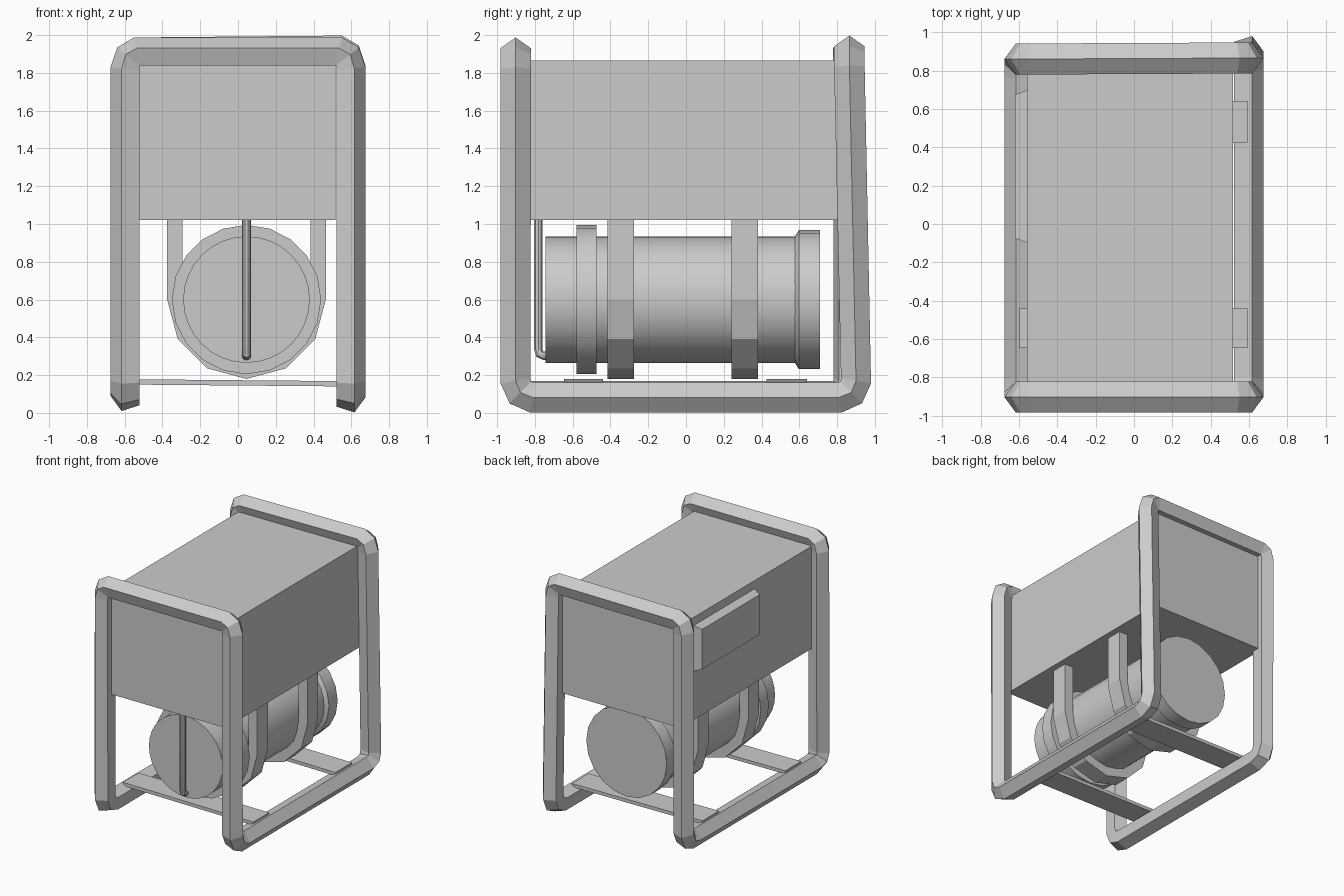
import bpy, bmesh
from math import sin, cos, pi, radians
from mathutils import Vector

if "Cube" in bpy.data.objects:
    bpy.data.objects.remove(bpy.data.objects["Cube"])


def finish(name, bm, smooth=False):
    bmesh.ops.recalc_face_normals(bm, faces=bm.faces[:])
    mesh = bpy.data.meshes.new(name)
    bm.to_mesh(mesh)
    bm.free()
    ob = bpy.data.objects.new(name, mesh)
    bpy.context.collection.objects.link(ob)
    if smooth:
        bpy.ops.object.select_all(action='DESELECT')
        ob.select_set(True)
        bpy.context.view_layer.objects.active = ob
        bpy.ops.object.shade_smooth_by_angle(angle=radians(30))
    return ob


def skin(bm, rings, closed=False):
    """Bridge equal rings of points; close the loop or cap both ends."""
    vs = [[bm.verts.new(p) for p in r] for r in rings]
    n = len(vs[0])
    for i in range(len(vs) - (0 if closed else 1)):
        a, b = vs[i], vs[(i + 1) % len(vs)]
        for j in range(n):
            k = (j + 1) % n
            bm.faces.new((a[j], a[k], b[k], b[j]))
    if not closed:
        bm.faces.new(vs[0])
        bm.faces.new(vs[-1])


def box(name, x0, x1, y0, y1, z0, z1):
    bm = bmesh.new()
    skin(bm, [[(x0, y0, z), (x1, y0, z), (x1, y1, z), (x0, y1, z)] for z in (z0, z1)])
    return finish(name, bm)


def tube(name, path, outs, radius, sides, closed=False, smooth=False):
    """Sweep a regular polygon along a path, one corner pointing outward."""
    pts = [Vector(p) for p in path]
    n, rings = len(pts), []
    for i, p in enumerate(pts):
        prev = pts[i - 1] if closed or i else p
        nxt = pts[(i + 1) % n] if closed or i < n - 1 else p
        d1, d2 = (p - prev).normalized(), (nxt - p).normalized()
        t = (d1 + d2).normalized()
        o = Vector(outs[i])
        o = (o - t * o.dot(t)).normalized()
        b = t.cross(o)
        rings.append([p + radius * (o * cos(2 * pi * k / sides) + b * sin(2 * pi * k / sides))
                      for k in range(sides)])
    bm = bmesh.new()
    skin(bm, rings, closed)
    return finish(name, bm, smooth)


# Tubular frame: one closed five-sided loop, rear right post leaning slightly
def frame_side(s, y_top, y_low, z_top, z_low):
    x, yf = s * 0.59, -0.902

    def corner(y, z):
        return [((s * 0.53, y, z), (0, 0, 1)),
                ((s * 0.573, y, z - 0.023), (s, 0, 1)),
                ((x, y, z - 0.085), (s, 0, 0))]

    def low(y, z):
        return ((x, y, z), (s, 0, 0))

    return (corner(yf, 1.905)
            + [low(yf, 0.17), low(yf + 0.025, 0.108), low(yf + 0.09, z_low),
               low(y_low - 0.09, z_low), low(y_low - 0.025, 0.108), low(y_low, 0.17)]
            + corner(y_top, z_top)[::-1])


loop = frame_side(1, 0.865, 0.90, 1.915, 0.082) + frame_side(-1, 0.86, 0.86, 1.905, 0.09)[::-1]
tube("frame", [p for p, o in loop], [o for p, o in loop], 0.085, 5, closed=True)

# Housing with tapered side panel
box("housing", -0.557, 0.517, -0.90, 0.87, 1.02, 1.865)
bm = bmesh.new()
skin(bm, [[(x, -0.10 + d, 1.42 + d), (x, 0.70 - d, 1.42 + d),
           (x, 0.70 - d, 1.80 - d), (x, -0.10 + d, 1.80 - d)]
          for x, d in ((-0.55, 0.0), (-0.62, 0.025))])
finish("side_panel", bm)

# Bottom crossbars
for i, (y0, y1) in enumerate(((-0.645, -0.44), (0.425, 0.64))):
    bar = box(f"crossbar_{i + 1}", -0.60, 0.59, y0, y1, 0.145, 0.173)
    bar.rotation_euler.y = radians(0.5)


# Tank, front ring and rear cap, all turned about one axis
CX, CZ = 0.045, 0.60


def turned(name, profile, sides):
    bm = bmesh.new()
    skin(bm, [[(CX + r * sin(2 * pi * k / sides), y, CZ + r * cos(2 * pi * k / sides))
               for k in range(sides)] for y, r in profile])
    return finish(name, bm, True)


turned("tank", [(-0.745, 0.335), (0.60, 0.335)], 32)
turned("tank_front_ring", [(-0.58, 0.395), (-0.475, 0.395)], 20)
turned("tank_rear_cap", [(0.575, 0.333), (0.597, 0.367), (0.71, 0.367)], 20)

# U-shaped hanger straps
for i, (y0, y1) in enumerate(((-0.415, -0.275), (0.24, 0.38))):
    rings = []
    spots = [(-1, 0, 0.45)] + [(-cos(k * pi / 6), -sin(k * pi / 6), 0) for k in range(7)] + [(1, 0, 0.45)]
    for c, s, up in spots:
        rings.append([(CX + r * c, y, CZ + r * s + up)
                      for r, y in ((0.34, y0), (0.42, y0), (0.42, y1), (0.34, y1))])
    bm = bmesh.new()
    skin(bm, rings)
    finish(f"strap_{i + 1}", bm)

# Feed pipe bending into the tank front
pipe = [(CX, -0.782, 1.05), (CX, -0.782, 0.34), (CX, -0.775, 0.312), (CX, -0.75, 0.302), (CX, -0.70, 0.30)]
tube("feed_pipe", pipe, [(1, 0, 0)] * len(pipe), 0.024, 10, smooth=True)
